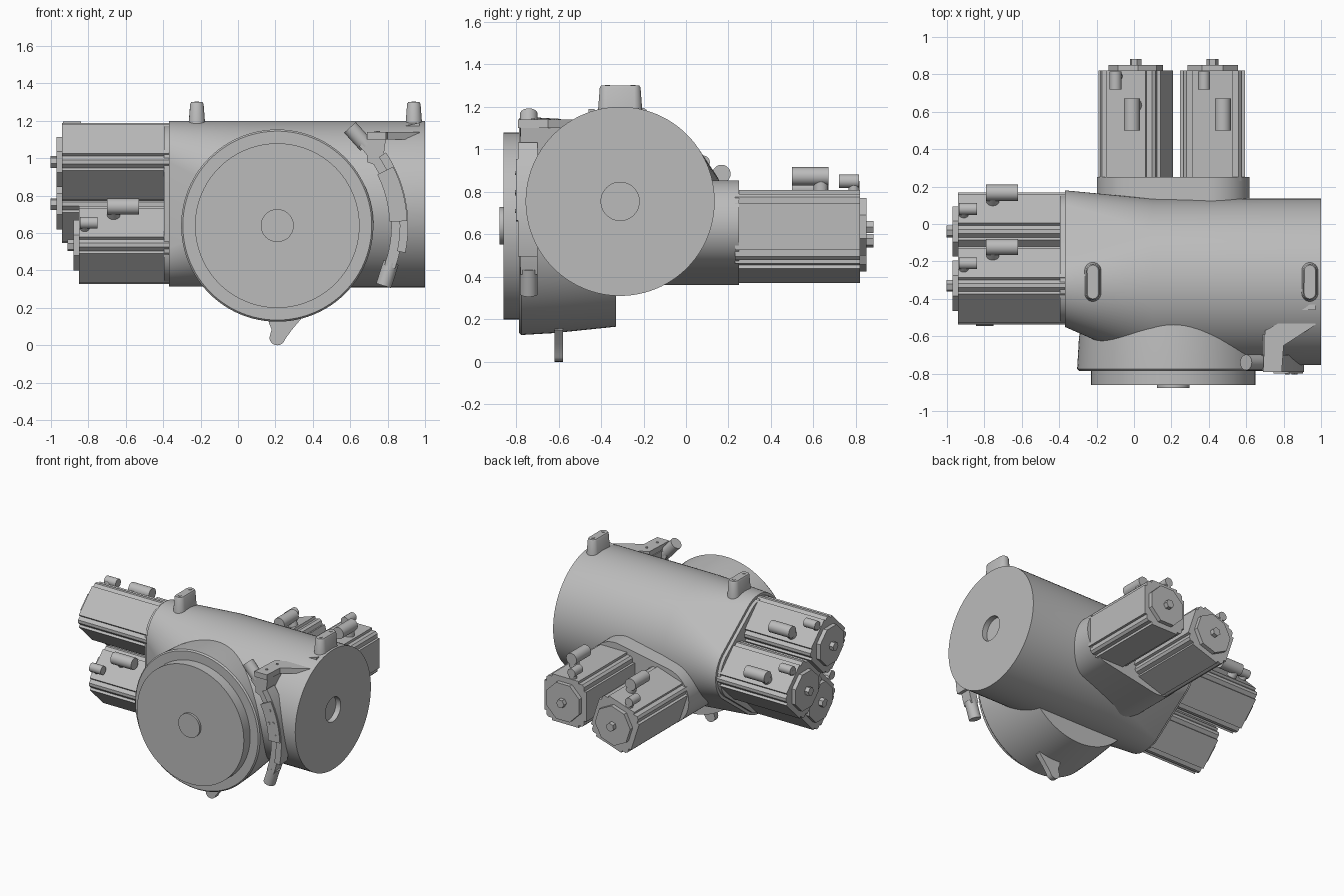
import bpy, bmesh
from math import sin, cos, pi, radians
from mathutils import Vector, Matrix

cube = bpy.data.objects.get("Cube")
if cube:
    bpy.data.objects.remove(cube)

steel = bpy.data.materials.new("light_grey_steel")
steel.use_nodes = True
grey = (0.5, 0.5, 0.5, 1)
steel.diffuse_color = grey
steel.node_tree.nodes["Principled BSDF"].inputs["Base Color"].default_value = grey

# Each frame turns (u, v, w) into world axes, with w the extrusion direction
ALONG_X = Matrix(((0, 0, 1, 0), (1, 0, 0, 0), (0, 1, 0, 0), (0, 0, 0, 1)))
ALONG_Y = Matrix(((1, 0, 0, 0), (0, 0, 1, 0), (0, 1, 0, 0), (0, 0, 0, 1)))
ALONG_Z = Matrix.Identity(4)


def loft(name, frame, *sections):
    """Skin a solid through (w, outline) sections with matching point counts."""
    bm = bmesh.new()
    rings = [[bm.verts.new(frame @ Vector((u, v, w))) for u, v in outline]
             for w, outline in sections]
    n = len(rings[0])
    for a, b in zip(rings, rings[1:]):
        for i in range(n):
            j = (i + 1) % n
            bm.faces.new((a[i], a[j], b[j], b[i]))
    bm.faces.new(rings[0])
    bm.faces.new(rings[-1])
    bmesh.ops.recalc_face_normals(bm, faces=bm.faces)
    mesh = bpy.data.meshes.new(name)
    bm.to_mesh(mesh)
    bm.free()
    mesh.materials.append(steel)
    obj = bpy.data.objects.new(name, mesh)
    bpy.context.collection.objects.link(obj)
    bpy.ops.object.select_all(action='DESELECT')
    obj.select_set(True)
    bpy.context.view_layer.objects.active = obj
    bpy.ops.object.shade_smooth_by_angle(angle=radians(30))
    return obj


def prism(name, frame, outline, start, end):
    return loft(name, frame, (start, outline), (end, outline))


def outline(centres, r, n=96, turn=0.0):
    """Taut outline around equal circles; one centre gives a plain circle."""
    pts = []
    for k in range(n):
        t = 2 * pi * k / n + turn
        c = max(centres, key=lambda p: p[0] * cos(t) + p[1] * sin(t))
        pts.append((c[0] + r * cos(t), c[1] + r * sin(t)))
    return pts


def rod(name, a, b, r, n=24):
    """Cylinder between two points."""
    a, b = Vector(a), Vector(b)
    frame = Matrix.Translation(a) @ (b - a).to_track_quat('Z', 'Y').to_matrix().to_4x4()
    return prism(name, frame, outline([(0, 0)], r, n), 0, (b - a).length)


# Main body: end face with a shallow socket, blending to a three-motor mount
axis = [(-0.31, 0.755)]
mounts = [(-0.04, 0.755), (-0.33, 0.98), (-0.33, 0.535)]
barrel = outline(axis, 0.445)
socket = outline(axis, 0.09)
loft("main_barrel", ALONG_X, (-0.37, outline(mounts, 0.22)), (0.1, barrel),
     (1.0, barrel), (1.0, socket), (0.96, socket))
prism("side_mount_plate", ALONG_X, outline(mounts, 0.2), -0.395, -0.36)

# Rear mount for two motors
rear = [(0.01, 0.57), (0.41, 0.645)]
prism("rear_mount", ALONG_Y, outline(rear, 0.208), -0.2, 0.25)

# Front drum, cover and boss
hub = (0.21, 0.64)
loft("front_drum", ALONG_Y, (-0.785, outline([hub], 0.505)), (-0.775, outline([hub], 0.514)),
     (-0.62, outline([hub], 0.505)), (-0.33, outline([hub], 0.475)))
prism("front_cover", ALONG_Y, outline([hub], 0.44), -0.86, -0.77)
prism("front_boss", ALONG_Y, outline([hub], 0.088, 48), -0.877, -0.85)

# Motors: grooved square body, octagonal cap, hex stub and two plugs
corner = [(0.173, 0.11), (0.155, 0.11), (0.155, 0.14), (0.14, 0.155), (0.11, 0.155), (0.11, 0.173)]
body = []
for quarter in range(4):
    for u, v in corner:
        for _ in range(quarter):
            u, v = -v, u
        body.append((u, v))


def motor(name, place, roll):
    m = place @ Matrix.Rotation(radians(roll), 4, 'Y')
    f = m @ ALONG_Y
    prism(name + "_body", f, body, -0.02, 0.57)
    prism(name + "_cap", f, outline([(0, 0)], 0.146, 8, pi / 8), 0.56, 0.6)
    prism(name + "_shaft_stub", f, outline([(0, 0)], 0.032, 6), 0.59, 0.632)
    for label, x, z, r, y0, y1, stem in (("power_plug", 0.055, 0.238, 0.043, 0.25, 0.42, 0.385),
                                         ("signal_plug", -0.045, 0.215, 0.032, 0.47, 0.565, 0.54)):
        rod(f"{name}_{label}", m @ Vector((x, y0, z)), m @ Vector((x, y1, z)), r)
        rod(f"{name}_{label}_stem", m @ Vector((x, stem, 0.16)), m @ Vector((x, stem, z)), r * 0.8)


sideways = Matrix.Rotation(pi / 2, 4, 'Z')
for name, (y, z), x, roll in (("side_motor_back", mounts[0], -0.37, 45),
                              ("side_motor_upper", mounts[1], -0.37, 45),
                              ("side_motor_lower", mounts[2], -0.28, -45)):
    motor(name, Matrix.Translation((x, y, z)) @ sideways, roll)
motor("rear_motor_right", Matrix.Translation((0.01, 0.25, 0.57)), -18)
motor("rear_motor_left", Matrix.Translation((0.42, 0.25, 0.635)), 0)

# Tapered lifting lugs on top, with bolt heads
for side, x in (("right", -0.22), ("left", 0.94)):
    ends = [(x, -0.37), (x, -0.25)]
    loft(f"top_lug_{side}", ALONG_Z, (1.16, outline(ends, 0.046, 32)),
         (1.29, outline(ends, 0.036, 32)), (1.3, outline(ends, 0.03, 32)))
    for k, (u, v) in enumerate(ends):
        rod(f"top_lug_{side}_bolt_{k}", (u, v, 1.29), (u, v, 1.303), 0.012, 12)

# Pointer lug under the drum
tip = [(0.21 + 0.042 * cos(radians(a)), 0.042 + 0.042 * sin(radians(a)))
       for a in range(180, 346, 15)]
prism("bottom_pointer", ALONG_Y, tip + [(0.29, 0.085), (0.345, 0.15), (0.34, 0.2), (0.16, 0.2),
                                        (0.165, 0.12), (0.18, 0.085)], -0.62, -0.58)


# Curved guide beside the drum
def polar(r, deg):
    return hub[0] + r * cos(radians(deg)), hub[1] + r * sin(radians(deg))


def arc(r0, r1, a0, a1, n=16):
    angles = [a0 + (a1 - a0) * k / n for k in range(n + 1)]
    return [polar(r0, a) for a in angles] + [polar(r1, a) for a in reversed(angles)]


prism("curved_guide", ALONG_Y, arc(0.61, 0.67, -20, 44), -0.78, -0.70)
prism("curved_guide_clamp", ALONG_Y, arc(0.6, 0.695, 2, 27), -0.8, -0.72)
prism("curved_guide_rail", ALONG_Y, arc(0.655, 0.7, -12, 34), -0.79, -0.70)
for k, (r, a) in enumerate(((0.66, 6), (0.66, 14), (0.66, 22), (0.625, 14))):
    u, v = polar(r, a)
    rod(f"clamp_rivet_{k}", (u, -0.79, v), (u, -0.805, v), 0.009, 12)
for label, a, out in (("upper", 42, 1), ("lower", -18, -1)):
    u, v = polar(0.64, a)
    du, dv = -sin(radians(a)) * out, cos(radians(a)) * out
    rod(f"{label}_guide_tube", (u, -0.74, v), (u + 0.13 * du, -0.74, v + 0.13 * dv), 0.042)

# Bracket carrying the guide from the barrel
prism("guide_bracket_plate", ALONG_Z, [(0.98, -0.42), (0.97, -0.54), (0.8, -0.65), (0.79, -0.79),
                                       (0.69, -0.79), (0.7, -0.57)], 1.1, 1.14)
prism("guide_bracket_web", ALONG_Y, [(0.69, 0.98), (0.77, 0.95), (0.79, 1.1), (0.69, 1.1)],
      -0.78, -0.5)
prism("guide_bracket_rib", ALONG_Y, [(0.7, 1.13), (0.97, 1.19), (0.97, 1.1), (0.7, 1.1)],
      -0.46, -0.43)
for k, (u, v) in enumerate(((0.93, -0.5), (0.86, -0.5), (0.75, -0.61), (0.74, -0.72))):
    rod(f"bracket_rivet_{k}", (u, v, 1.13), (u, v, 1.145), 0.009, 12)
